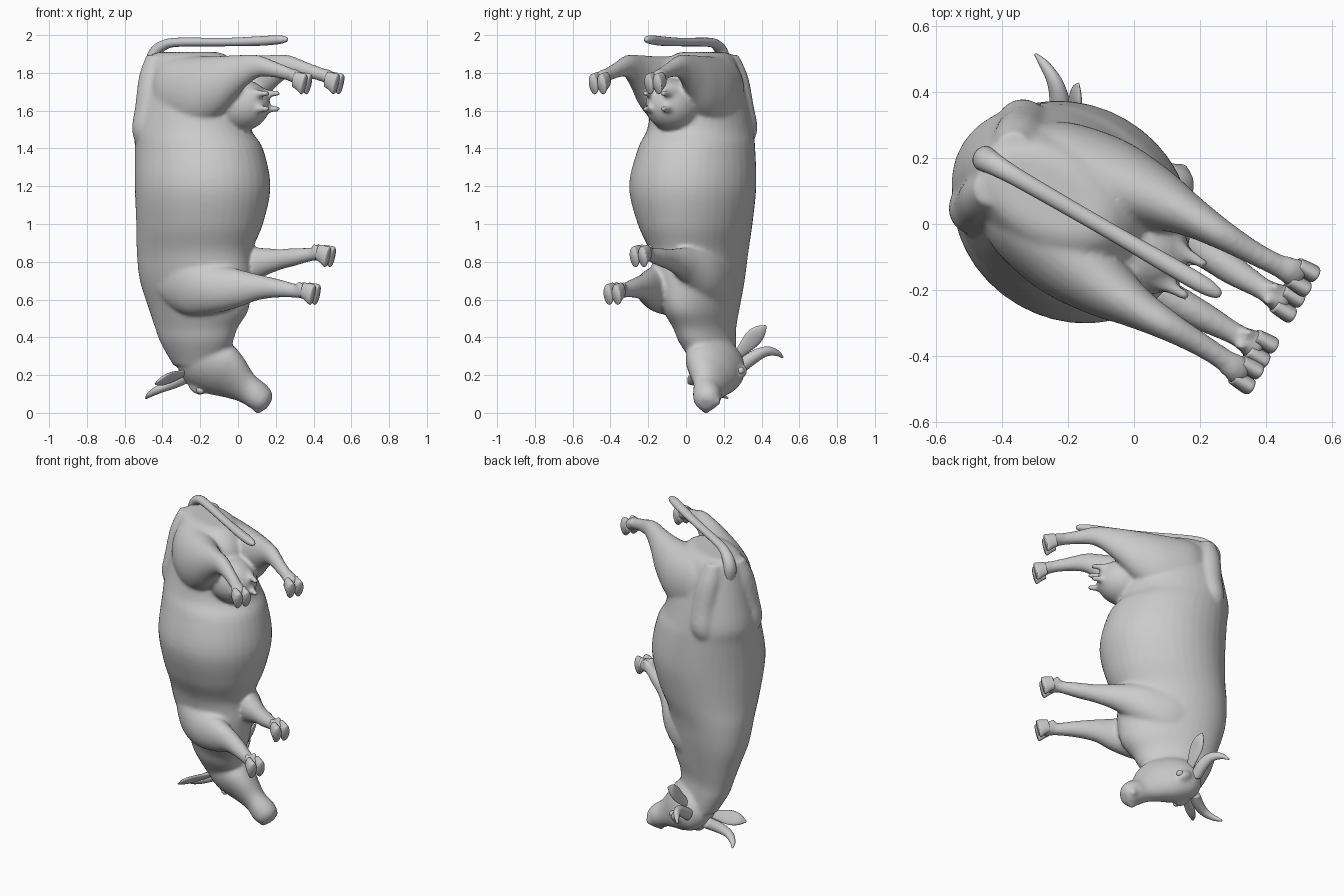
import bpy, bmesh
from math import sin, cos, pi, radians
from mathutils import Vector, Matrix

# Animal frame: x = towards the feet, y = sideways from the spine plane, z = head (0) to rump (2)
R = Matrix.Rotation(radians(-30), 3, 'Z')


def D(x, y, z):
    return R @ Vector((x, y, z))


def P(x, y, z):
    return D(x, y - 0.055, z)


# Head frame: f = towards muzzle, l = sideways, n = towards the jaw
O = Vector((-0.18, 0.20, 0.222))
F = Vector((0.83, -0.16, -0.52)).normalized()
L = Vector((0.408, 0.72, 0.563))
L = (L - F * L.dot(F)).normalized()
N = F.cross(L)


def HD(f, l, n):
    return F * f + L * l + N * n


def H(f, l, n):
    return O + HD(f, l, n)


def spline(p, t, i):
    a, b, c, d = p[max(i - 1, 0)], p[i], p[i + 1], p[min(i + 2, len(p) - 1)]
    return 0.5 * (2 * b + (c - a) * t + (2 * a - 5 * b + 4 * c - d) * t * t
                  + (3 * b - a - 3 * c + d) * t ** 3)


def loft(bm, rings, seg=28, steps=5):
    """Closed smooth skin through rings of (centre, half axis, half axis)."""
    chans = list(zip(*rings))
    rows = []
    for i in range(len(rings) - 1):
        last = i == len(rings) - 2
        for s in range(steps + (1 if last else 0)):
            c, a, b = (spline(ch, s / steps, i) for ch in chans)
            rows.append([bm.verts.new(c + a * cos(2 * pi * k / seg) + b * sin(2 * pi * k / seg))
                         for k in range(seg)])
    fs = []
    for r0, r1 in zip(rows, rows[1:]):
        for k in range(seg):
            j = (k + 1) % seg
            fs.append(bm.faces.new((r0[k], r0[j], r1[j], r1[k])))
    fs += [bm.faces.new(rows[0][::-1]), bm.faces.new(rows[-1])]
    bmesh.ops.recalc_face_normals(bm, faces=fs)


def ball(bm, c, a, b, d):
    m = Matrix((a, b, d)).transposed().to_4x4()
    m.translation = c
    n0 = set(bm.faces)
    bmesh.ops.create_uvsphere(bm, u_segments=24, v_segments=14, radius=1, matrix=m)
    bmesh.ops.recalc_face_normals(bm, faces=[f for f in bm.faces if f not in n0])


def finish(bm, name):
    me = bpy.data.meshes.new(name)
    bm.to_mesh(me)
    bm.free()
    me.shade_smooth()
    ob = bpy.data.objects.new(name, me)
    bpy.context.collection.objects.link(ob)
    return ob


body = bmesh.new()

# Torso and neck: z, back x, belly x, half width, sideways shift
torso = [(1.91, -.45, -.10, .09, 0), (1.885, -.495, -.04, .14, 0), (1.80, -.515, .03, .19, 0),
         (1.65, -.545, .06, .23, 0), (1.50, -.57, .08, .265, 0), (1.40, -.56, .145, .295, 0),
         (1.20, -.55, .19, .325, -.008), (1.00, -.55, .15, .287, -.005), (.85, -.56, .09, .235, 0),
         (.70, -.55, .09, .205, .005), (.55, -.51, .07, .165, .02), (.45, -.48, 0, .135, .03),
         (.37, -.455, -.04, .125, .045), (.25, -.40, -.12, .10, .085)]
loft(body, [(P((b + v) / 2, s, z), D((v - b) / 2, 0, 0), D(0, w, 0))
            for z, b, v, w, s in torso], 40)

# Hip bones, running back to the pin bones
for s in (-1, 1):
    loft(body, [(P(x, y * s, z), D(r, 0, 0), D(0, r, 0)) for x, y, z, r in
                ((-.44, .11, 1.36, .04), (-.44, .135, 1.45, .075), (-.44, .145, 1.52, .08),
                 (-.43, .13, 1.62, .08), (-.43, .10, 1.78, .075), (-.43, .07, 1.895, .05))], 20)

# Head: f, n centre, half width, half depth
head = [(-.13, .04, .05, .06), (-.10, .04, .10, .12), (-.02, .055, .122, .17), (.08, .072, .112, .168),
        (.16, .074, .088, .138), (.25, .06, .068, .092), (.32, .055, .075, .076),
        (.37, .05, .064, .060), (.395, .045, .035, .034)]
loft(body, [(H(f, 0, n), HD(0, w, 0), HD(0, 0, d)) for f, n, w, d in head])
for s in (-1, 1):
    ball(body, H(.02, .08 * s, -.055), HD(.05, 0, 0), HD(0, .035, 0), HD(0, 0, .03))  # brow
    ball(body, H(.36, .04 * s, .012), HD(.025, 0, 0), HD(0, .025, 0), HD(0, 0, .025))  # nostril rim

# Udder with four teats
ball(body, P(.04, 0, 1.63), D(.17, 0, 0), D(0, .14, 0), D(0, 0, .14))
for s in (-1, 1):
    for z in (1.61, 1.69):
        loft(body, [(P(x, .055 * s, z), D(0, r, 0), D(0, 0, r))
                    for x, r in ((.13, .035), (.20, .02), (.245, .016), (.255, .008))], 12, 4)

# Legs: x, sideways, z, half width, half length
hind = [(-.42, .08, 1.69, .08, .15), (-.32, .10, 1.69, .125, .19), (-.15, .12, 1.69, .14, .198),
        (.01, .15, 1.735, .10, .155), (.13, .16, 1.795, .065, .10), (.245, .16, 1.835, .046, .06),
        (.36, .16, 1.815, .036, .042), (.45, .165, 1.79, .035, .037), (.49, .17, 1.775, .045, .042),
        (.525, .17, 1.755, .042, .040)]
fore_left = [(-.38, .10, .73, .07, .11), (-.22, .12, .71, .10, .165), (-.05, .12, .74, .10, .14),
             (.10, .10, .79, .07, .085), (.22, .09, .81, .05, .058), (.33, .083, .825, .045, .047),
             (.44, .08, .84, .034, .036), (.49, .08, .842, .045, .040), (.525, .08, .837, .042, .040)]
fore_right = [(-.38, .10, .71, .07, .11), (-.22, .12, .685, .10, .165), (-.05, .125, .66, .10, .135),
              (.10, .11, .66, .075, .10), (.20, .09, .665, .055, .07), (.32, .083, .66, .045, .05),
              (.44, .08, .645, .034, .037), (.49, .08, .64, .045, .040), (.525, .08, .635, .042, .040)]
feet = [('hind', hind, 1, 1.745), ('hind', hind, -1, 1.745),
        ('front', fore_left, 1, .83), ('front', fore_right, -1, .63)]
for name, path, s, hz in feet:
    loft(body, [(P(x, y * s, z), D(0, w, 0), D(0, 0, d)) for x, y, z, w, d in path])
    # Split hoof
    hy = path[-1][1] * s
    bm = bmesh.new()
    for t in (-1, 1):
        loft(bm, [(P(x, hy + .026 * t, hz + dz), D(0, w, 0), D(.25 * d, 0, d))
                  for x, dz, w, d in ((.49, .02, .022, .040), (.515, .01, .025, .046),
                                      (.542, -.003, .027, .054), (.55, -.005, .025, .051))], 16, 4)
        # Dewclaw, part of the leg skin
        ball(body, P(.465, hy + .024 * t, hz + .05), D(.02, 0, 0), D(0, .014, 0), D(0, 0, .016))
    finish(bm, name + '_hoof')

# Fuse the skin parts into one smooth surface
skin = finish(body, 'body_skin')
rm = skin.modifiers.new('fuse', 'REMESH')
rm.mode = 'VOXEL'
rm.voxel_size = 0.011
rm.use_smooth_shade = True
sm = skin.modifiers.new('soften', 'SMOOTH')
sm.factor = 0.5
sm.iterations = 8

# Tail rising from the spine and lying along the rump: x, z, radius, tilt
tail = [(-.475, 1.76, .03, 0), (-.49, 1.85, .036, 10), (-.475, 1.905, .033, 35), (-.43, 1.943, .028, 60),
        (-.34, 1.962, .024, 85), (-.05, 1.963, .022, 90), (.15, 1.968, .025, 90),
        (.27, 1.975, .024, 90), (.32, 1.977, .016, 90), (.335, 1.977, .006, 90)]
bm = bmesh.new()
loft(bm, [(P(x, 0, z), D(-r * cos(radians(a)), 0, r * sin(radians(a))), D(0, r * 1.1, 0))
          for x, z, r, a in tail], 16)
finish(bm, 'tail')

# Horns, ears and eyes in mirrored pairs
horn = [(-.07, .06, -.06, .036, 0), (-.105, .14, -.075, .034, 20), (-.14, .19, -.105, .027, 45),
        (-.17, .208, -.155, .017, 70), (-.185, .205, -.20, .005, 85)]
ear = [(-.07, .08, .0, .022), (-.09, .14, .005, .036), (-.115, .20, .01, .047),
       (-.135, .25, .012, .036), (-.15, .29, .01, .006)]
for s in (-1, 1):
    bm = bmesh.new()
    loft(bm, [(H(f, l * s, n), HD(r, 0, 0), HD(0, r * sin(radians(a)) * s, r * cos(radians(a))))
              for f, l, n, r, a in horn], 16)
    finish(bm, 'horn')
    bm = bmesh.new()
    loft(bm, [(H(f, l * s, n), HD(.014 if r > .01 else .003, 0, 0), HD(0, 0, r))
              for f, l, n, r in ear], 16)
    finish(bm, 'ear')
    bm = bmesh.new()
    ball(bm, H(.045, .10 * s, -.04), HD(.022, 0, 0), HD(0, .018, 0), HD(0, 0, .018))
    finish(bm, 'eye')
